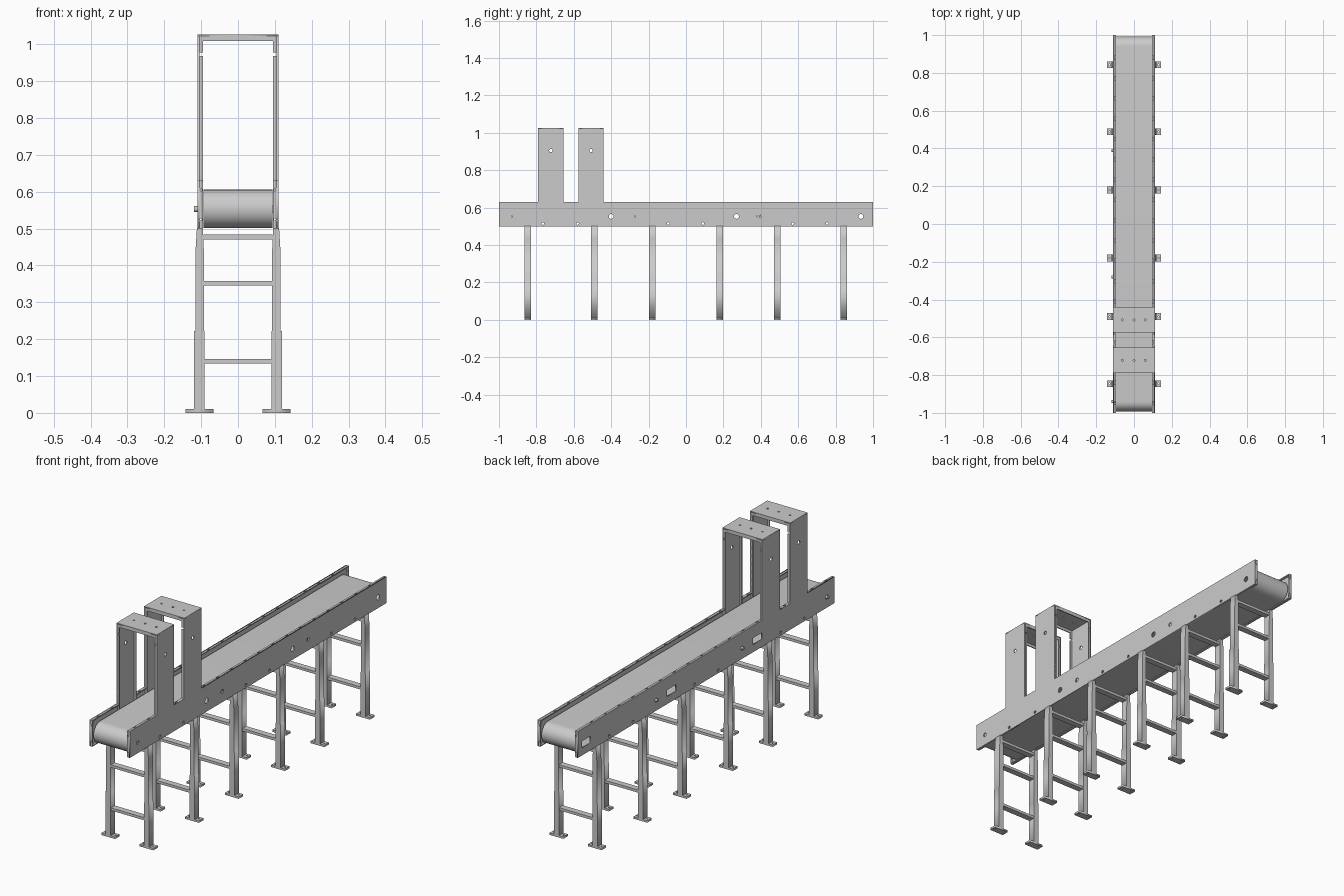
import bpy, bmesh, math
from mathutils import Matrix, Vector

if "Cube" in bpy.data.objects:
    bpy.data.objects.remove(bpy.data.objects["Cube"])

AXES = {  # local u, v, thickness -> world directions
    'x': ((0, 1, 0), (0, 0, 1), (1, 0, 0)),
    'y': ((1, 0, 0), (0, 0, 1), (0, -1, 0)),
    'z': ((1, 0, 0), (0, 1, 0), (0, 0, 1)),
}

def rect(u0, u1, v0, v1):
    return [(u0, v0), (u1, v0), (u1, v1), (u0, v1)]

def circle(u, v, r, n=16):
    return [(u + r * math.cos(2 * math.pi * i / n), v + r * math.sin(2 * math.pi * i / n)) for i in range(n)]

def stadium(half, zc, r, n=20):
    pts = []
    for s in (1, -1):
        for i in range(n + 1):
            a = s * math.pi / 2 - math.pi / 2 - math.pi / 2 + math.pi * i / n
            a = -math.pi / 2 + math.pi * i / n + (0 if s > 0 else math.pi)
            pts.append((s * half + r * math.cos(a), zc + r * math.sin(a)))
    return pts

def plate(name, axis, lo, hi, loops):
    """Flat outline with holes, thickened from lo to hi along the axis."""
    cu = bpy.data.curves.new(name, 'CURVE')
    cu.dimensions = '2D'
    cu.fill_mode = 'BOTH'
    cu.extrude = abs(hi - lo) / 2
    for pts in loops:
        sp = cu.splines.new('POLY')
        sp.points.add(len(pts) - 1)
        for p, (u, v) in zip(sp.points, pts):
            p.co = (u, v, 0, 1)
        sp.use_cyclic_u = True
    tmp = bpy.data.objects.new(name + "_tmp", cu)
    bpy.context.collection.objects.link(tmp)
    dg = bpy.context.evaluated_depsgraph_get()
    me = bpy.data.meshes.new_from_object(tmp.evaluated_get(dg))
    bpy.data.objects.remove(tmp)
    d = [Vector(a) for a in AXES[axis]]
    m = Matrix(d).transposed().to_4x4()
    m.translation = Vector([abs(c) for c in d[2]]) * ((lo + hi) / 2)
    bm = bmesh.new()
    bm.from_mesh(me)
    bmesh.ops.remove_doubles(bm, verts=bm.verts, dist=1e-5)
    bm.transform(m)
    bmesh.ops.recalc_face_normals(bm, faces=bm.faces)
    bm.to_mesh(me)
    bm.free()
    me.name = name
    ob = bpy.data.objects.new(name, me)
    bpy.context.collection.objects.link(ob)
    return ob

def box(name, x0, x1, y0, y1, z0, z1):
    bm = bmesh.new()
    bmesh.ops.create_cube(bm, size=1)
    for v in bm.verts:
        v.co = ((x0, x1)[v.co.x > 0], (y0, y1)[v.co.y > 0], (z0, z1)[v.co.z > 0])
    me = bpy.data.meshes.new(name)
    bm.to_mesh(me)
    bm.free()
    ob = bpy.data.objects.new(name, me)
    bpy.context.collection.objects.link(ob)
    return ob

TOWERS = [(-0.79, -0.655), (-0.575, -0.44)]
WINDOWS = [-0.4, 0.27, 0.935]
SENSORS = [-0.94, -0.28, 0.39]
BOLTS = [-0.765, -0.58, -0.095, 0.09, 0.57, 0.755]
TOP, T = 1.027, 0.005

# belt: hollow loop around both ends
belt = plate("conveyor_belt", 'x', -0.094, 0.094,
             [stadium(0.94, 0.5535, 0.052), stadium(0.94, 0.5535, 0.048)])
bpy.context.view_layer.objects.active = belt
belt.select_set(True)
bpy.ops.object.shade_smooth_by_angle(angle=math.radians(30))

# side skins with the tower uprights in one outline
outline = [(-1, 0.5), (1, 0.5), (1, 0.63)]
for y0, y1 in reversed(TOWERS):
    outline += [(y1, 0.63), (y1, TOP - 0.004), (y0, TOP - 0.004), (y0, 0.63)]
outline.append((-1, 0.63))
common = [circle(y, 0.515, 0.007) for y in BOLTS]
common += [circle((a + b) / 2, 0.905, 0.009) for a, b in TOWERS]
common += [circle(y, 0.553, 0.010) for y in SENSORS]
for s, side in ((1, "right"), (-1, "left")):
    if s > 0:
        big = [circle(y, 0.553, 0.013) for y in WINDOWS]
    else:
        big = [rect(y - 0.034, y + 0.034, 0.537, 0.57) for y in WINDOWS]
    plate(side + "_side_plate", 'x', s * 0.105, s * 0.11, [outline] + common + big)

    # top flange strips with slots, bottom flange, end flanges
    xi, xo = sorted((s * 0.095, s * 0.106))
    slots = [0.88 - 0.1075 * i for i in range(18)]
    for a, b in ((-1, -0.79), (-0.655, -0.575), (-0.44, 1)):
        holes = [rect(s * 0.1 - 0.003, s * 0.1 + 0.003, y - 0.009, y + 0.009)
                 for y in slots if a + 0.015 < y < b - 0.015]
        plate(side + "_top_flange", 'z', 0.625, 0.63, [rect(xi, xo, a, b)] + holes)
    box(side + "_bottom_flange", xi, xo, -1, 1, 0.5, 0.505)
    for e in (-1, 1):
        plate(side + "_end_flange", 'y', e * (1 - T), e * 1.0,
              [rect(xi, xo, 0.505, 0.625)] + [circle(s * 0.1, z, 0.003, 10) for z in (0.525, 0.605)])

    # tower upright flanges, with the relief gap under the top
    for a, b in TOWERS:
        for y0, y1 in ((a, a + T), (b - T, b)):
            for z0, z1 in ((0.6, 0.969), (0.978, 1.02)):
                box(side + "_tower_flange", xi, xo, y0, y1, z0, z1)

    # sensors: outside bodies on the left, inside bodies on the right
    for y in SENSORS:
        if s < 0:
            plate("sensor_barrel", 'x', -0.119, -0.098, [circle(y, 0.553, 0.008)])
        else:
            box("sensor_receiver", 0.094, 0.106, y - 0.008, y + 0.006, 0.543, 0.563)

# tower tops with lips
for a, b in TOWERS:
    plate("tower_top", 'z', TOP - T, TOP, [rect(-0.11, 0.11, a, b)] +
          [circle(x, (a + b) / 2, 0.005) for x in (-0.062, 0, 0.06)])
    for y0, y1 in ((a, a + T), (b - T, b)):
        box("tower_top_lip", -0.105, 0.105, y0, y1, 1.009, TOP - T)

# leg frames: stepped posts, feet and rungs
profile = [(0.091, 0.008), (0.119, 0.008), (0.119, 0.222), (0.1155, 0.222), (0.1155, 0.435),
           (0.1115, 0.502), (0.095, 0.502), (0.0925, 0.435), (0.0925, 0.222), (0.091, 0.222)]
for y in (-0.845, -0.49, -0.18, 0.18, 0.488, 0.843):
    for s in (1, -1):
        plate("leg_post", 'y', y - 0.0175, y + 0.0175, [[(s * u, z) for u, z in profile]])
        plate("leg_foot", 'z', 0, 0.01,
              [rect(*sorted((s * 0.067, s * 0.142)), y - 0.0175, y + 0.0175)] +
              [circle(s * x, y, 0.004, 10) for x in (0.077, 0.13)])
    for z in (0.14, 0.352, 0.477):
        box("leg_rung", -0.093, 0.093, y - 0.015, y + 0.015, z - 0.0065, z + 0.0065)
